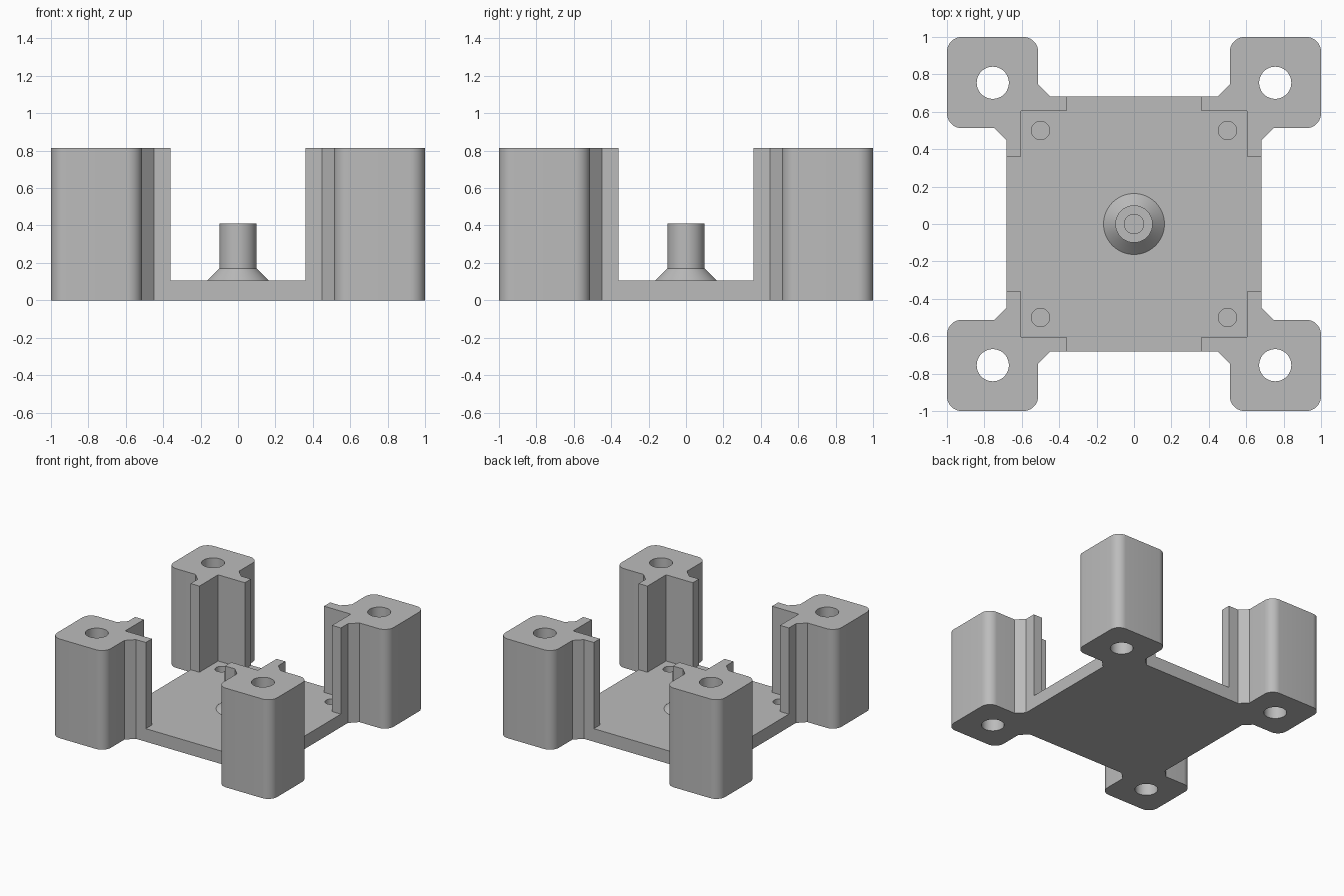
import bpy
import bmesh
from math import cos, sin, pi, radians

if "Cube" in bpy.data.objects:
    bpy.data.objects.remove(bpy.data.objects["Cube"])

grey = bpy.data.materials.new("plain grey")
grey.use_nodes = True
grey.diffuse_color = (0.5, 0.5, 0.5, 1)
grey.node_tree.nodes["Principled BSDF"].inputs["Base Color"].default_value = (0.5, 0.5, 0.5, 1)

HEIGHT, FLOOR = 0.815, 0.107      # tower height, plate thickness
EDGE, INNER, ARM = 0.683, 0.603, 0.36   # wall outside, wall inside, wall end
BLOCK, ROUND = 0.512, 0.08        # block near side, corner radius
BOLT = 0.755                      # bolt hole centre
PIN = 0.5                         # pin hole centre


def make_object(name, bm):
    bmesh.ops.recalc_face_normals(bm, faces=bm.faces)
    mesh = bpy.data.meshes.new(name)
    bm.to_mesh(mesh)
    bm.free()
    obj = bpy.data.objects.new(name, mesh)
    bpy.context.collection.objects.link(obj)
    mesh.materials.append(grey)
    return obj


def prism(name, outline, z0, z1):
    bm = bmesh.new()
    base = bm.faces.new([bm.verts.new((x, y, z0)) for x, y in outline])
    up = bmesh.ops.extrude_face_region(bm, geom=[base])["geom"]
    bmesh.ops.translate(bm, vec=(0, 0, z1 - z0),
                        verts=[v for v in up if isinstance(v, bmesh.types.BMVert)])
    return make_object(name, bm)


def circle(cx, cy, r, n=48):
    return [(cx + r * cos(2 * pi * i / n), cy + r * sin(2 * pi * i / n)) for i in range(n)]


def arc(cx, cy, start, n=10):
    return [(cx + ROUND * cos(radians(start - 90 * i / n)),
             cy + ROUND * sin(radians(start - 90 * i / n))) for i in range(n + 1)]


def combine(target, other, operation):
    mod = target.modifiers.new(operation.lower(), 'BOOLEAN')
    mod.operation, mod.solver, mod.object = operation, 'EXACT', other
    bpy.context.view_layer.objects.active = target
    bpy.ops.object.modifier_apply(modifier=mod.name)
    bpy.data.objects.remove(other)


def smooth(obj):
    bpy.ops.object.select_all(action='DESELECT')
    obj.select_set(True)
    bpy.context.view_layer.objects.active = obj
    bpy.ops.object.shade_smooth_by_angle(angle=radians(30))


# Base plate
body = prism("mount_body", [(-EDGE, -EDGE), (EDGE, -EDGE), (EDGE, EDGE), (-EDGE, EDGE)], 0, FLOOR)

# Corner tower: rounded block, chamfered neck and L-shaped retaining wall
near, far = BLOCK + ROUND, 1 - ROUND
tower = [(ARM, INNER), (ARM, EDGE), (0.45, EDGE), (BLOCK, 0.745)]
tower += arc(near, far, 180) + arc(far, far, 90) + arc(far, near, 0)
tower += [(0.745, BLOCK), (EDGE, 0.45), (EDGE, ARM), (INNER, ARM), (INNER, INNER)]

corners = [(sx, sy) for sx in (-1, 1) for sy in (-1, 1)]
for sx, sy in corners:
    combine(body, prism("tower", [(sx * x, sy * y) for x, y in tower], 0, HEIGHT), 'UNION')

# Through bolt holes and shallow pin holes
for sx, sy in corners:
    combine(body, prism("bolt_cutter", circle(sx * BOLT, sy * BOLT, 0.086), -0.1, 1), 'DIFFERENCE')
    combine(body, prism("pin_cutter", circle(sx * PIN, sy * PIN, 0.049), 0.04, 0.3), 'DIFFERENCE')
smooth(body)

# Centre post: flared foot, straight shaft and blind bore, as a turned profile
profile = [(0, FLOOR - 0.02), (0.163, FLOOR - 0.02), (0.163, FLOOR), (0.1, 0.17),
           (0.1, 0.41), (0.052, 0.41), (0.052, 0.12), (0, 0.12)]
bm = bmesh.new()
verts = [bm.verts.new((r, 0, z)) for r, z in profile]
edges = [bm.edges.new(pair) for pair in zip(verts, verts[1:])]
bmesh.ops.spin(bm, geom=verts + edges, cent=(0, 0, 0), axis=(0, 0, 1),
               angle=2 * pi, steps=48, use_merge=True)
bmesh.ops.remove_doubles(bm, verts=bm.verts, dist=0.0001)
smooth(make_object("centre_post", bm))
